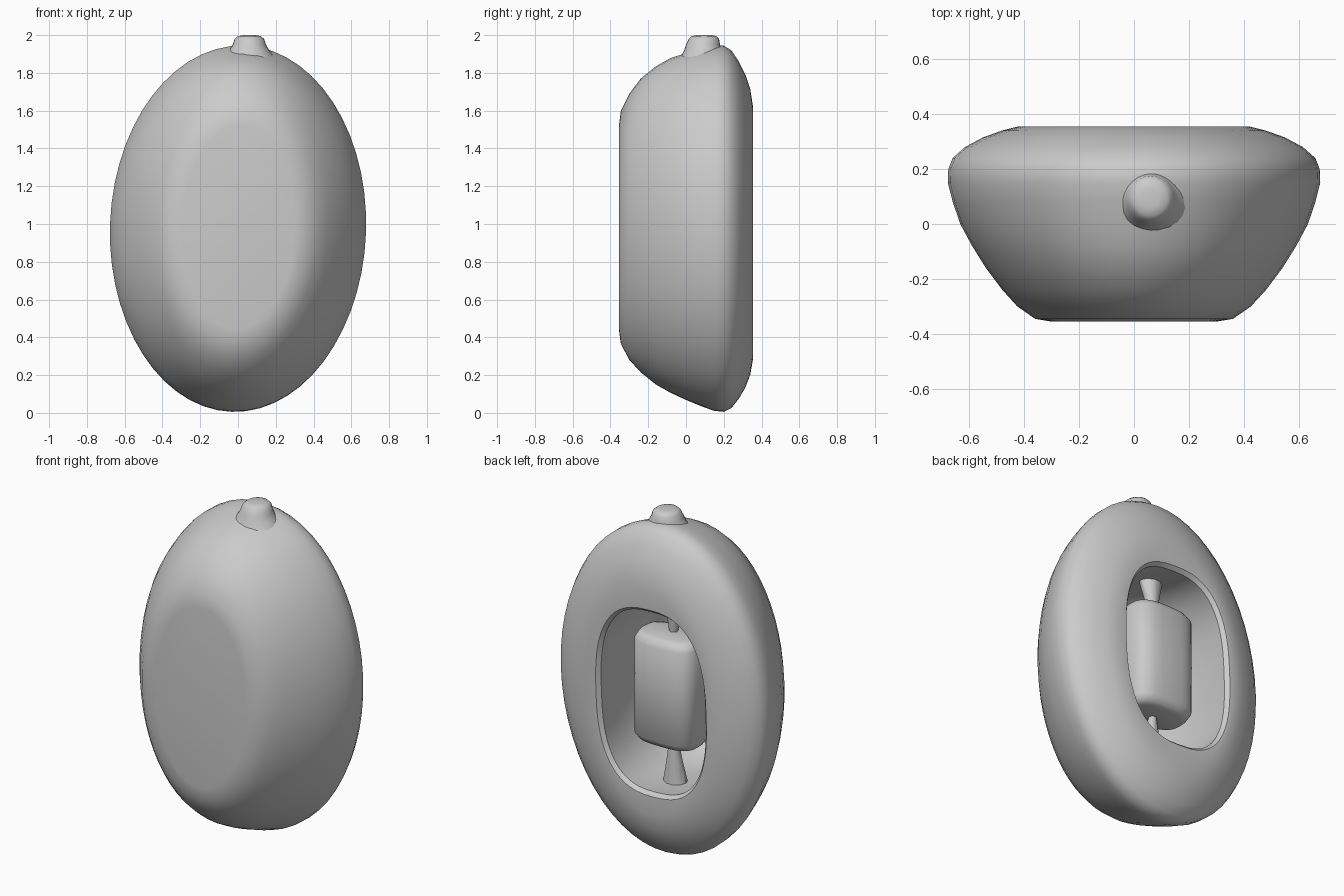
import bpy, bmesh, math
from mathutils import Matrix, Vector

if "Cube" in bpy.data.objects:
    bpy.data.objects.remove(bpy.data.objects["Cube"])


def loft(name, rings, axis, n=48, power=2.0, angle=40):
    """Loft superellipse rings (pos, cx, cy, rx, ry[, power]) along 'Y' or 'Z', with capped ends."""
    bm = bmesh.new()
    loops = []
    for ring in rings:
        p, a, b, ra, rb = ring[:5]
        e = 2 / (ring[5] if len(ring) > 5 else power)
        loop = []
        for i in range(n):
            t = 2 * math.pi * i / n
            c, s = math.cos(t), math.sin(t)
            u = a + ra * math.copysign(abs(c) ** e, c)
            v = b + rb * math.copysign(abs(s) ** e, s)
            loop.append(bm.verts.new((u, p, v) if axis == 'Y' else (u, v, p)))
        loops.append(loop)
    for l0, l1 in zip(loops, loops[1:]):
        for i in range(n):
            j = (i + 1) % n
            bm.faces.new((l0[i], l0[j], l1[j], l1[i]))
    bm.faces.new(loops[0])
    bm.faces.new(loops[-1])
    bmesh.ops.recalc_face_normals(bm, faces=bm.faces)
    me = bpy.data.meshes.new(name)
    bm.to_mesh(me)
    bm.free()
    ob = bpy.data.objects.new(name, me)
    bpy.context.collection.objects.link(ob)
    bpy.ops.object.select_all(action='DESELECT')
    ob.select_set(True)
    bpy.context.view_layer.objects.active = ob
    bpy.ops.object.shade_smooth_by_angle(angle=math.radians(angle))
    return ob


# Outer shell: (y, half width, bottom z, top z), flat front to rounded back
outer = [(-.355, .30, .44, 1.52), (-.345, .36, .365, 1.60), (-.30, .425, .28, 1.69),
         (-.24, .48, .215, 1.77), (-.16, .54, .15, 1.835), (-.08, .59, .105, 1.88),
         (0, .633, .068, 1.905), (.08, .66, .035, 1.93), (.15, .678, .01, 1.945),
         (.20, .676, .005, 1.945), (.24, .66, .025, 1.92), (.28, .615, .075, 1.86),
         (.315, .55, .135, 1.79), (.34, .48, .20, 1.715), (.355, .42, .285, 1.62)]
rings = [(y, 0, (lo + hi) / 2, w, (hi - lo) / 2) for y, w, lo, hi in outer]
# Rim of the back opening, cavity walls and cavity floor
rings += [(.353, -.015, .95, .365, .555, 2.6), (.33, -.015, .95, .345, .535, 2.7),
          (.20, -.015, .95, .36, .55, 2.6), (0, -.01, .96, .37, .56, 2.4),
          (-.20, 0, .97, .35, .56, 2.2), (-.27, 0, .97, .31, .52, 2.2)]
body = loft("hollow_body", rings, 'Y', 56)
pivot = Matrix.Translation(Vector((0, 0, .975)))
body.data.transform(pivot @ Matrix.Rotation(math.radians(2), 4, 'Y') @ pivot.inverted())

# Knob on top
loft("top_knob", [(1.88, .06, .09, .14, .12), (1.92, .06, .09, .105, .1),
                  (1.95, .06, .09, .088, .09), (1.98, .06, .095, .078, .08),
                  (1.995, .06, .095, .06, .065), (2.0, .06, .095, .03, .035)], 'Z', 24, angle=60)

# Rounded block hanging in the cavity
bx, by = -.015, .16
loft("inner_block", [(.655, bx, by, .15, .09), (.665, bx, by, .18, .115), (.70, bx, by, .2, .14),
                     (.98, bx, by, .2, .145), (1.26, bx, by, .2, .14),
                     (1.295, bx, by, .18, .115), (1.305, bx, by, .15, .09)],
     'Z', 32, 3.0, 50)

# Pointed struts joining the block to the cavity wall
for label, base, tip in (("lower", .38, .68), ("upper", 1.54, 1.28)):
    loft(label + "_strut", [(base, bx, .12, .075, .06), ((base + tip) / 2, bx, .13, .045, .04),
                            (tip, bx, .14, .02, .02)], 'Z', 10)
